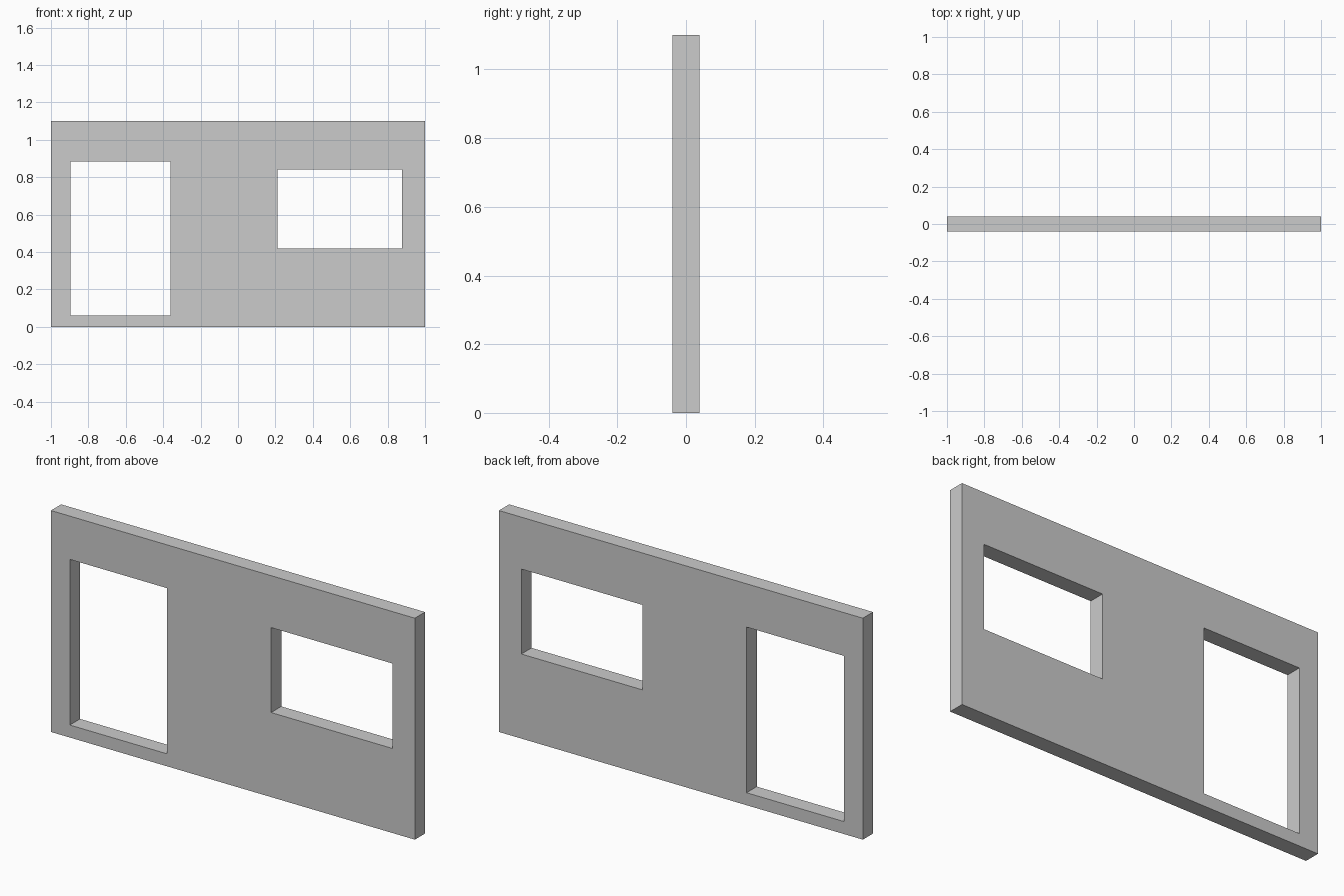
import bpy, bmesh

if "Cube" in bpy.data.objects:
    bpy.data.objects.remove(bpy.data.objects["Cube"])

HEIGHT, DEPTH = 1.10, 0.08
# openings: x0, x1, z0, z1
DOOR = (-0.896, -0.361, 0.062, 0.885)
WINDOW = (0.21, 0.877, 0.42, 0.842)
openings = (DOOR, WINDOW)

# Grid lines of the wall face, taken from the opening edges
xs = sorted({-1.0, 1.0, *(v for o in openings for v in o[:2])})
zs = sorted({0.0, HEIGHT, *(v for o in openings for v in o[2:])})


def in_opening(x, z):
    return any(a < x < b and c < z < d for a, b, c, d in openings)


# Front face of the wall, leaving the door and window cells empty
bm = bmesh.new()
grid = {(x, z): bm.verts.new((x, -DEPTH / 2, z)) for x in xs for z in zs}
for x0, x1 in zip(xs, xs[1:]):
    for z0, z1 in zip(zs, zs[1:]):
        if not in_opening((x0 + x1) / 2, (z0 + z1) / 2):
            bm.faces.new([grid[p] for p in ((x0, z0), (x1, z0), (x1, z1), (x0, z1))])

# Thickness: extrude the face backwards
ext = bmesh.ops.extrude_face_region(bm, geom=bm.faces[:], use_keep_orig=True)
moved = [g for g in ext["geom"] if isinstance(g, bmesh.types.BMVert)]
bmesh.ops.translate(bm, verts=moved, vec=(0, DEPTH, 0))
bmesh.ops.recalc_face_normals(bm, faces=bm.faces[:])

mesh = bpy.data.meshes.new("wall_panel")
bm.to_mesh(mesh)
bm.free()
wall = bpy.data.objects.new("wall_panel", mesh)
bpy.context.collection.objects.link(wall)
